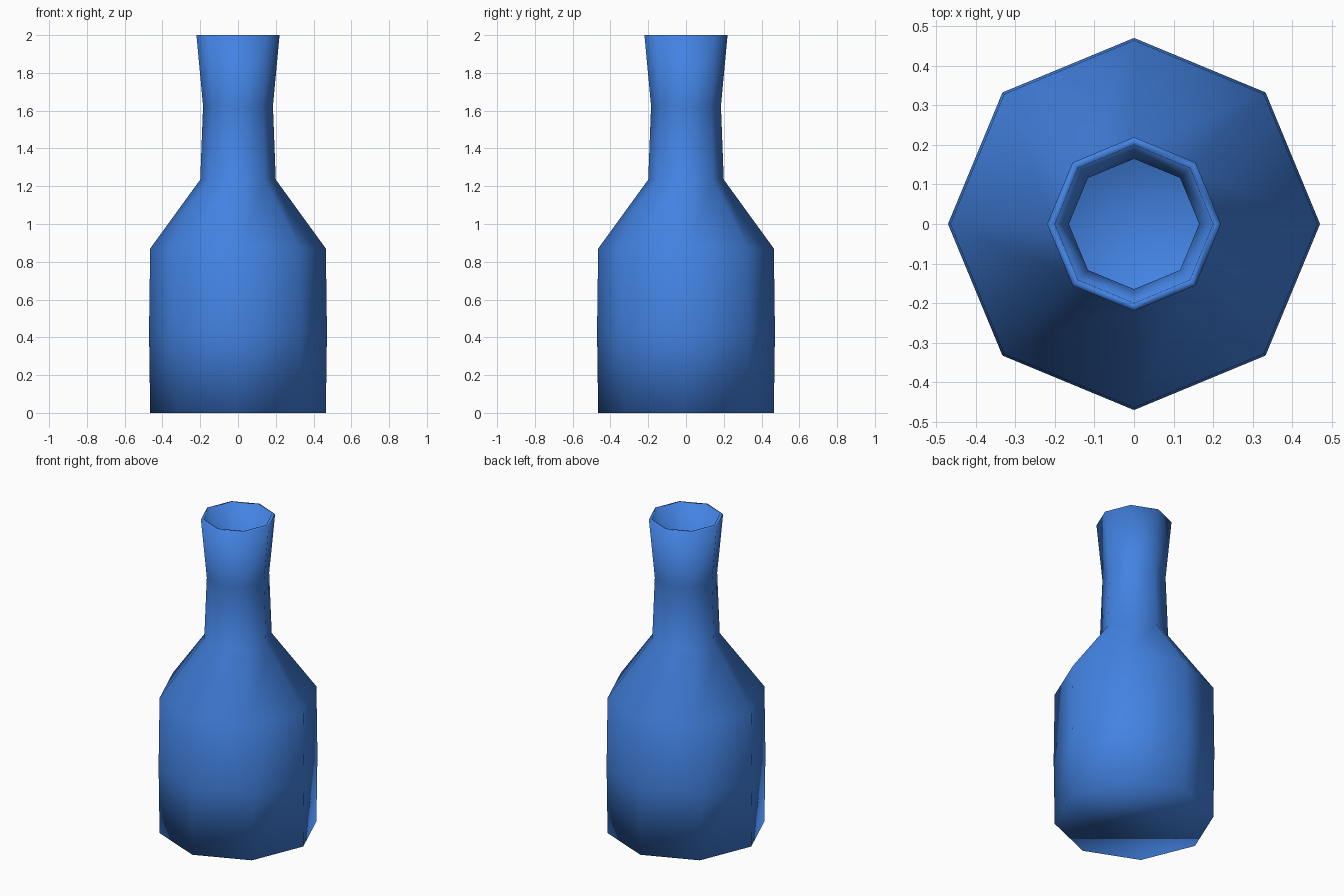
import bpy
import bmesh
from math import cos, sin, tau

cube = bpy.data.objects.get("Cube")
if cube:
    bpy.data.objects.remove(cube, do_unlink=True)

SIDES = 8
WALL = 0.02

# Blue glass
blue = bpy.data.materials.new("bottle_blue")
blue.use_nodes = True
colour = (0.056, 0.225, 0.76, 1)
blue.diffuse_color = colour
blue.node_tree.nodes["Principled BSDF"].inputs["Base Color"].default_value = colour

# Outer profile from base to lip (radius, height)
outer = [(0.465, 0), (0.471, 0.43), (0.465, 0.87),
         (0.2, 1.235), (0.185, 1.625), (0.22, 2)]

# Inner profile from lip down to the floor
inner = [(r - WALL, z) for r, z in reversed(outer)]
inner[-1] = (inner[-1][0], WALL)
r, z = inner[3]
inner[3] = (r, z - WALL / 2)      # keeps the shoulder an even thickness

# Revolve the whole wall section into one closed shell
bm = bmesh.new()
rings = [[bm.verts.new((r * cos(tau * i / SIDES), r * sin(tau * i / SIDES), z))
          for i in range(SIDES)] for r, z in outer + inner]
for low, high in zip(rings, rings[1:]):
    for i in range(SIDES):
        j = (i + 1) % SIDES
        bm.faces.new((low[i], low[j], high[j], high[i]))
bm.faces.new(rings[0])            # underside
bm.faces.new(rings[-1])           # inside floor
bmesh.ops.recalc_face_normals(bm, faces=bm.faces[:])
for face in bm.faces:
    face.smooth = True

mesh = bpy.data.meshes.new("bottle")
bm.to_mesh(mesh)
bm.free()
mesh.materials.append(blue)
bpy.context.collection.objects.link(bpy.data.objects.new("bottle", mesh))
